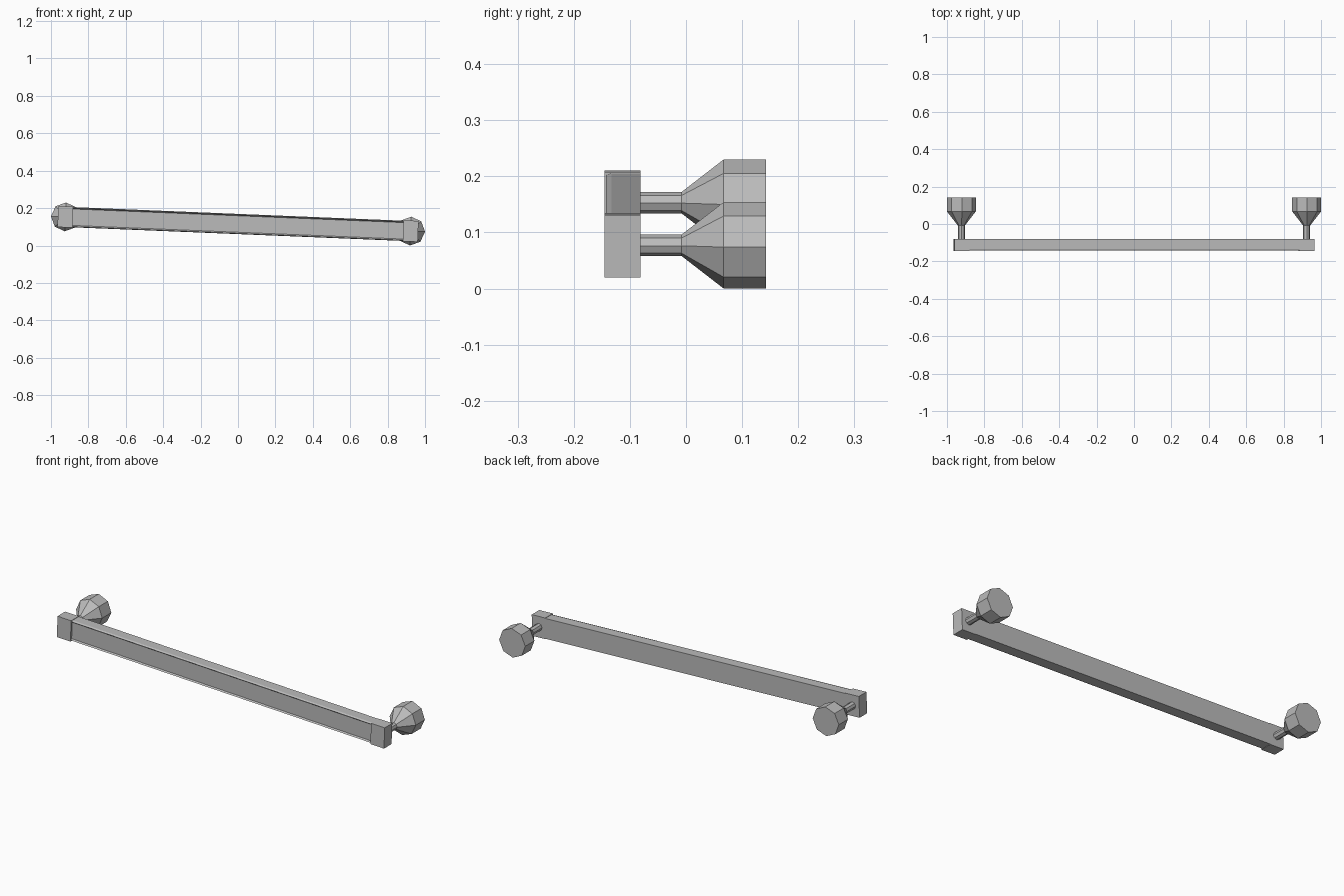
import bpy, bmesh, math
from mathutils import Matrix

if "Cube" in bpy.data.objects:
    bpy.data.objects.remove(bpy.data.objects["Cube"], do_unlink=True)

grey = bpy.data.materials.new("satin grey")
grey.use_nodes = True
COLOUR = (0.5, 0.5, 0.5, 1)
grey.diffuse_color = COLOUR
grey.node_tree.nodes["Principled BSDF"].inputs["Base Color"].default_value = COLOUR

SPAN = 0.923                       # half distance between the posts
DROP = 0.038                       # half height difference between the posts
SLOPE = math.atan2(DROP, SPAN)
LENGTH = math.hypot(SPAN, DROP)
# The whole handle is built level, then tilted about the y axis
TILT = Matrix.Translation((0, 0, 0.115)) @ Matrix.Rotation(SLOPE, 4, 'Y')


def finish(name, bm):
    bmesh.ops.recalc_face_normals(bm, faces=bm.faces)
    bm.transform(TILT)
    mesh = bpy.data.meshes.new(name)
    bm.to_mesh(mesh)
    bm.free()
    mesh.materials.append(grey)
    bpy.context.collection.objects.link(bpy.data.objects.new(name, mesh))


def loft(name, rings):
    """Skin a list of equal vertex rings and cap both ends."""
    bm = bmesh.new()
    rings = [[bm.verts.new(p) for p in ring] for ring in rings]
    n = len(rings[0])
    for a, b in zip(rings, rings[1:]):
        for i in range(n):
            j = (i + 1) % n
            bm.faces.new((a[i], a[j], b[j], b[i]))
    bm.faces.new(rings[0])
    bm.faces.new(rings[-1])
    finish(name, bm)


# Octagonal post flaring into a wall mount: (y, radius)
POST = [(-0.085, 0.019), (-0.008, 0.019), (0.067, 0.077), (0.143, 0.077)]
for side, x in (("left", LENGTH), ("right", -LENGTH)):
    loft(side + "_mount", [
        [(x + r * math.cos(k * math.pi / 4), y, r * math.sin(k * math.pi / 4))
         for k in range(8)] for y, r in POST])

    # End block
    bm = bmesh.new()
    bmesh.ops.create_cube(bm, size=1, matrix=Matrix.Translation((x, -0.113, 0))
                          @ Matrix.Diagonal((0.08, 0.064, 0.112, 1)))
    finish(side + "_end_block", bm)

# Rail with a shallow lipped front, mirrored top to bottom: (y, z)
upper = [(-0.081, 0.054), (-0.133, 0.054), (-0.143, 0.050), (-0.135, 0.044)]
section = upper + [(y, -z) for y, z in reversed(upper)]
loft("rail", [[(x, y, z) for y, z in section]
              for x in (0.04 - LENGTH, LENGTH - 0.04)])
